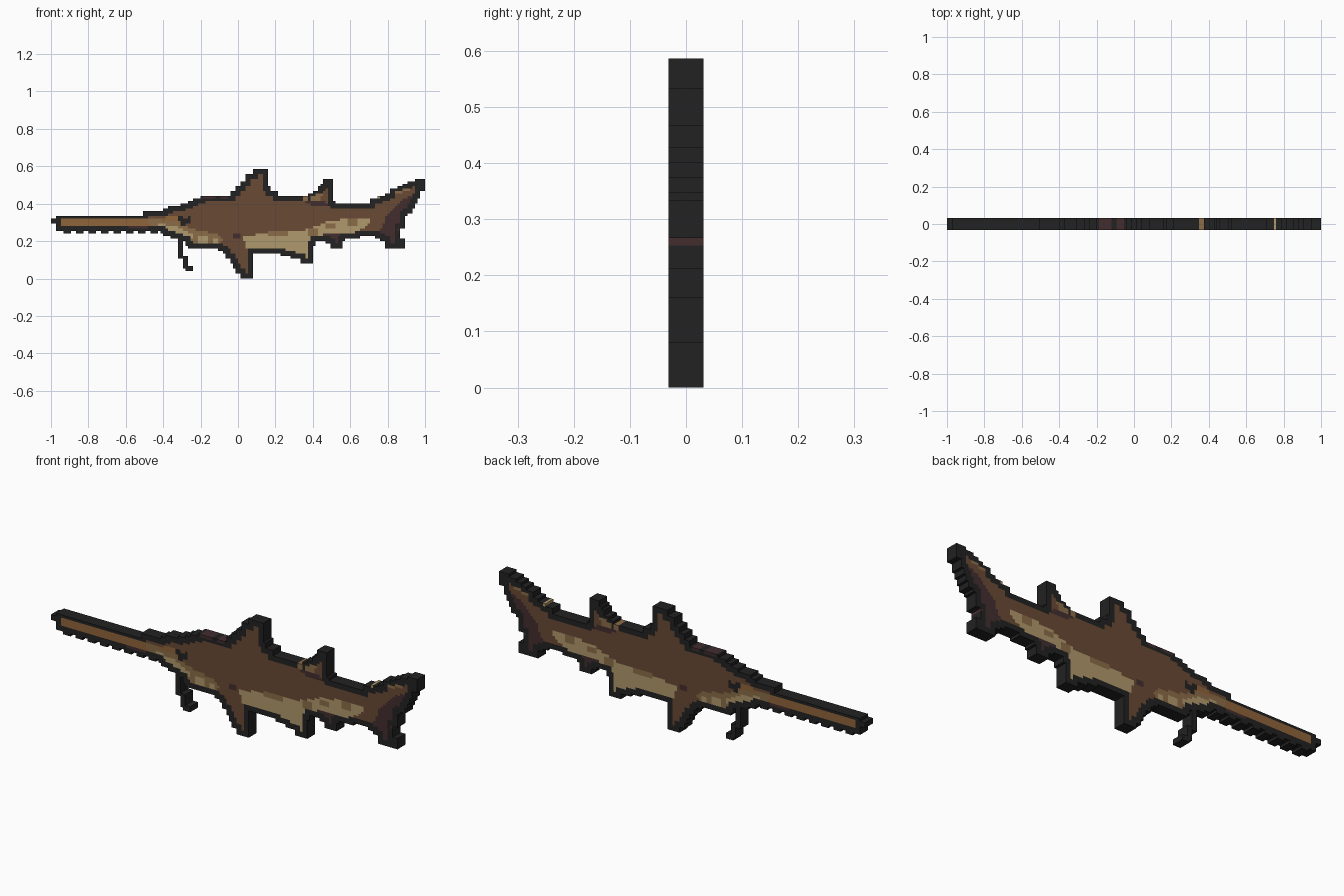
import bpy, bmesh

if "Cube" in bpy.data.objects:
    bpy.data.objects.remove(bpy.data.objects["Cube"], do_unlink=True)

CELL = 1 / 75          # the sprite is 150 cells long and 44 cells high
COLS, ROWS = 150, 44
HALF = 0.031           # half thickness


def linear(v):
    v /= 255
    return v / 12.92 if v <= 0.04045 else ((v + 0.055) / 1.055) ** 2.4


def make_material(name, rgb):
    m = bpy.data.materials.new(name)
    m.use_nodes = True
    col = tuple(linear(c) for c in rgb) + (1.0,)
    m.diffuse_color = col
    bsdf = m.node_tree.nodes["Principled BSDF"]
    bsdf.inputs["Base Color"].default_value = col
    bsdf.inputs["Roughness"].default_value = 0.9
    return m


charcoal = make_material("charcoal", (34, 34, 34))
brown = make_material("brown", (106, 74, 51))
copper = make_material("copper", (143, 100, 58))
maroon = make_material("maroon", (67, 45, 47))
sand = make_material("sand", (176, 152, 108))
tan = make_material("tan", (139, 108, 72))

# Stepped upper and lower outlines: (first column, height in cells)
TOP = [(0, 24), (2, 25), (37, 27), (45, 28), (47, 29), (52, 30), (55, 31), (57, 32),
       (60, 33), (72, 35), (74, 37), (76, 39), (78, 42), (81, 44), (87, 37), (88, 35),
       (91, 33), (103, 34), (105, 35), (107, 37), (108, 38), (109, 40), (113, 31),
       (114, 30), (128, 32), (131, 33), (134, 34), (136, 36), (139, 37), (141, 38),
       (143, 39), (146, 40)]
BOTTOM = [(0, 22), (2, 19), (44, 18), (45, 17), (48, 16), (51, 15), (54, 13), (55, 12),
          (67, 11), (69, 10), (70, 8), (72, 6), (73, 4), (74, 2), (76, 0), (81, 10),
          (92, 9), (96, 8), (100, 6), (105, 13), (106, 15), (110, 14), (112, 12),
          (117, 15), (118, 16), (124, 17), (130, 16), (132, 15), (134, 12), (142, 25),
          (143, 26), (145, 28), (146, 30), (147, 32), (148, 35)]


def step(profile, c):
    return [h for start, h in profile if start <= c][-1]


def rect(c0, r0, c1, r1):
    return {(c, r) for c in range(c0, c1) for r in range(r0, r1)}


def polygon(points):
    """Cells whose centre lies inside the polygon."""
    cells = set()
    for c in range(COLS):
        for r in range(ROWS):
            x, y, inside = c + 0.5, r + 0.5, False
            for (x0, y0), (x1, y1) in zip(points, points[1:] + points[:1]):
                if (y0 > y) != (y1 > y) and x < x0 + (y - y0) * (x1 - x0) / (y1 - y0):
                    inside = not inside
            if inside:
                cells.add((c, r))
    return cells


# Whole silhouette, with saw teeth, barbel and the notch in the tail
shape = {(c, r) for c in range(COLS) for r in range(step(BOTTOM, c), step(TOP, c))}
teeth = set()
for c in range(5, 44, 5):
    teeth |= rect(c, 18, c + 3, 19)
barbel = rect(51, 8, 53, 15) | rect(53, 4, 55, 9) | rect(54, 3, 57, 5)
shape |= teeth | barbel
shape -= rect(140, 16, 142, 20)

# The inside is the silhouette shrunk by a two-cell outline
inner = {(c, r) for c, r in shape
         if all((c + i, r + j) in shape for i in range(-2, 3) for j in range(-2, 3))}

paint = {cell: "outline" for cell in shape}


def fill(name, cells, within=inner):
    for cell in cells & within:
        paint[cell] = name


fill("body", inner)
fill("saw_blade", rect(4, 21, 46, 24) | rect(46, 22, 52, 25), shape)

# Underside of the head
fill("tan_markings", polygon([(38, 24), (50, 23), (56, 20), (66, 18), (69, 16), (68, 13),
                              (58, 13), (52, 16), (46, 18), (40, 21)]))
fill("belly", polygon([(43, 22), (50, 21), (56, 18), (58, 17), (54, 15), (48, 17), (44, 20)])
     | rect(59, 14, 63, 17) | rect(65, 14, 67, 16))

# Belly stripe and pelvic fin
fill("belly", polygon([(77, 17), (88, 18), (100, 19), (107, 21), (111, 23), (122, 24),
                       (128, 24), (128, 22), (122, 18), (108, 17), (106, 12), (104, 7),
                       (96, 9), (81, 10), (78, 13)]))
fill("tan_markings", rect(87, 17, 95, 19) | rect(103, 17, 107, 20)
     | rect(110, 20, 114, 22) | rect(119, 21, 123, 24))

# Dark markings on fins and tail
fill("dark_markings", polygon([(130, 18), (133, 20), (134, 24), (138, 28), (142, 32),
                               (146, 34), (147, 28), (140, 21), (141, 13), (134, 13)]))
fill("dark_markings", polygon([(109, 18), (117, 18), (117, 13), (112, 13)])
     | rect(73, 16, 76, 18) | rect(104, 29, 117, 30) | rect(102, 30, 110, 31))
fill("dark_markings", rect(31, 20, 39, 21) | rect(61, 32, 66, 33) | rect(68, 32, 71, 33)
     | rect(139, 19, 140, 20), shape)

# Light flecks around the rear fins
fill("tan_markings", rect(101, 31, 103, 33) | rect(104, 31, 108, 33) | rect(106, 33, 109, 34)
     | rect(138, 34, 141, 35) | rect(141, 35, 144, 36), shape)
fill("belly", rect(131, 32, 132, 33), shape)

# Eye
fill("eye", rect(51, 22, 56, 25) - {(53, 24), (51, 22), (54, 24)} | rect(52, 21, 54, 22))


def build(name, mat):
    """Extrude the cells of one part; sides only where the silhouette ends."""
    cells = [cell for cell, part in paint.items() if part == name]
    bm, verts = bmesh.new(), {}

    def v(c, r, y):
        if (c, r, y) not in verts:
            verts[c, r, y] = bm.verts.new((c * CELL - 1, y * HALF, r * CELL))
        return verts[c, r, y]

    for c, r in cells:
        ring = [(c, r), (c + 1, r), (c + 1, r + 1), (c, r + 1)]
        bm.faces.new([v(*p, -1) for p in ring])
        bm.faces.new([v(*p, 1) for p in reversed(ring)])
        for k, (i, j) in enumerate([(0, -1), (1, 0), (0, 1), (-1, 0)]):
            if (c + i, r + j) not in shape:
                a, b = ring[k], ring[(k + 1) % 4]
                bm.faces.new([v(*b, -1), v(*a, -1), v(*a, 1), v(*b, 1)])
    mesh = bpy.data.meshes.new(name)
    bm.to_mesh(mesh)
    bm.free()
    mesh.materials.append(mat)
    bpy.context.collection.objects.link(bpy.data.objects.new(name, mesh))


for part, mat in [("outline", charcoal), ("body", brown), ("saw_blade", copper),
                  ("belly", sand), ("tan_markings", tan), ("dark_markings", maroon),
                  ("eye", charcoal)]:
    build(part, mat)
